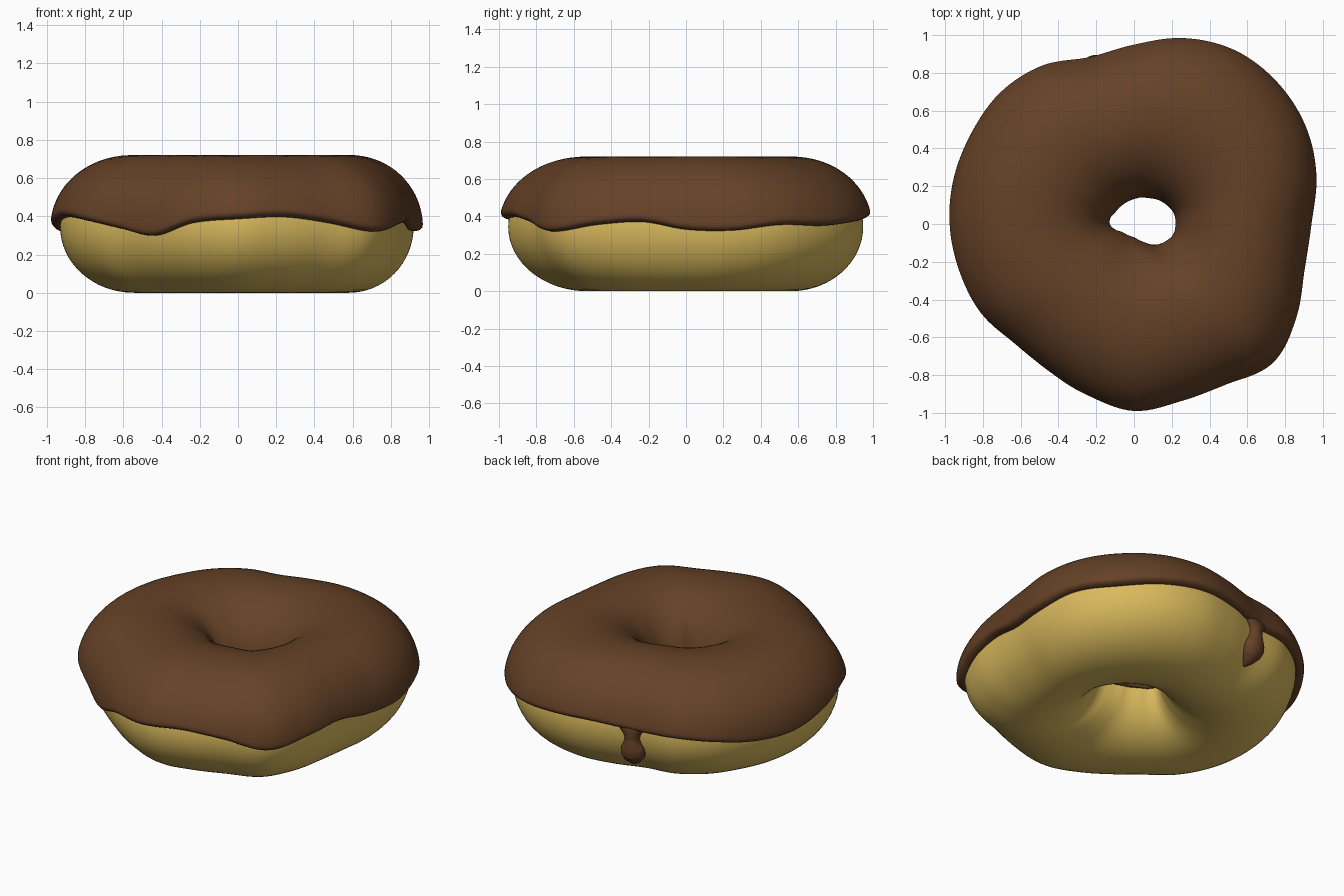
import bpy, bmesh, math

if "Cube" in bpy.data.objects:
    bpy.data.objects.remove(bpy.data.objects["Cube"])

# Uneven outlines, one value every 15 degrees counter-clockwise from +x
OUTER = [.94, 1.0, 1.05, 1.07, 1.07, 1.03, .96, .92, .975, .995, .987, .985,
         .98, .97, .945, .895, .90, .945, 1.0, .983, .985, 1.04, .995, .94]
HOLE = [.22, .218, .20, .18, .158, .145, .132, .123, .118, .116, .117, .128,
        .128, .106, .08, .07, .067, .067, .07, .085, .112, .155, .188, .214]
EDGE_Z = [.33, .325, .355, .35, .37, .39, .39, .37, .37, .35, .32, .32,
          .36, .395, .375, .335, .30, .365, .385, .395, .365, .32, .355, .37]
HALF_H = .345
RIM_T, TOP_T = .05, .03       # icing thickness at the rim and on top


def spline(vals, x):
    """Smooth interpolation through evenly spaced, repeating values."""
    n = len(vals)
    i = math.floor(x)
    f = x - i
    a, b, c, d = (vals[(i + k) % n] for k in (-1, 0, 1, 2))
    return b + .5 * f * (c - a + f * (2*a - 5*b + 4*c - d + f * (3*(b - c) + d - a)))


def around(vals, th):
    return spline(vals, th / math.tau * len(vals))


def surface(th, ph, off=0.0):
    """Point on the dough, pushed outwards by off."""
    ro = around(OUTER, th) - RIM_T
    ri = around(HOLE, th) + TOP_T
    mid, a = (ro + ri) / 2, (ro - ri) / 2
    nx, nz = math.cos(ph) / a, math.sin(ph) / HALF_H
    ln = math.hypot(nx, nz)
    r = mid + a * math.cos(ph) + off * nx / ln
    z = HALF_H + HALF_H * math.sin(ph) + off * nz / ln
    return (r * math.cos(th), r * math.sin(th), z)


def grid(name, rows, mat, wrap_rows=True):
    """Mesh from rows of points; each row is a closed loop."""
    bm = bmesh.new()
    vs = [[bm.verts.new(p) for p in row] for row in rows]
    n, m = len(vs), len(vs[0])
    for i in range(n if wrap_rows else n - 1):
        for j in range(m):
            k, l = (i + 1) % n, (j + 1) % m
            bm.faces.new((vs[i][j], vs[k][j], vs[k][l], vs[i][l]))
    if not wrap_rows:
        bm.faces.new(vs[0])
        bm.faces.new(vs[-1])
    bmesh.ops.recalc_face_normals(bm, faces=bm.faces)
    me = bpy.data.meshes.new(name)
    bm.to_mesh(me)
    bm.free()
    me.materials.append(mat)
    for p in me.polygons:
        p.use_smooth = True
    ob = bpy.data.objects.new(name, me)
    bpy.context.collection.objects.link(ob)
    return ob


def material(name, rgb):
    m = bpy.data.materials.new(name)
    m.diffuse_color = (*rgb, 1)
    m.use_nodes = True
    m.node_tree.nodes["Principled BSDF"].inputs["Base Color"].default_value = m.diffuse_color
    return m


dough_mat = material("golden_dough", (.70, .49, .11))
icing_mat = material("chocolate_icing", (.13, .053, .02))

# Dough ring
NT, NP = 180, 64
thetas = [math.tau * i / NT for i in range(NT)]
grid("dough", [[surface(t, math.tau * j / NP) for j in range(NP)] for t in thetas], dough_mat)


# Icing shell: outer skin with rounded lips, then the underside back again
def icing_loop(th):
    lo = math.asin((around(EDGE_Z, th) - HALF_H) / HALF_H)
    hi = math.pi + .1
    pts, n = [], 48
    steps = [.5 - .5 * math.cos(math.pi * i / n) for i in range(n + 1)]
    for s in steps:
        ph = lo + (hi - lo) * s
        side = max(0, math.cos(ph)) ** 1.5
        t = TOP_T + (RIM_T - TOP_T) * side
        e = min(1, min(ph - lo, hi - ph) / .08)
        pts.append(surface(th, ph, .003 + (t - .003) * math.sqrt(max(0, 1 - (1 - e) ** 2))))
    for i in range(n - 1, 0, -2):
        pts.append(surface(th, lo + (hi - lo) * steps[i], .001))
    return pts


grid("icing", [icing_loop(t) for t in thetas], icing_mat)

# Single drip running down the back: narrow neck and round bulb
HALF_W = [.11, .085, .055, .045, .055, .072, .078, .07, .045, .008]
THICK = [.04, .045, .045, .045, .055, .065, .07, .062, .042, .008]
DRIP_ANGLE, Z_TOP, Z_LOW = math.radians(104), .41, .13
rows, NV, NU = [], 36, 24
for i in range(NV + 1):
    v = i / NV
    x = min(v * (len(HALF_W) - 1), len(HALF_W) - 1)
    k = min(int(x), len(HALF_W) - 2)
    w = HALF_W[k] + (HALF_W[k + 1] - HALF_W[k]) * (x - k)
    t = THICK[k] + (THICK[k + 1] - THICK[k]) * (x - k)
    ph = math.asin((Z_TOP + (Z_LOW - Z_TOP) * v - HALF_H) / HALF_H)
    row = []
    for j in range(NU):
        a = math.tau * j / NU
        off = t * math.sin(a) if math.sin(a) > 0 else .008 * math.sin(a)
        row.append(surface(DRIP_ANGLE + w * math.cos(a) / .9, ph, off))
    rows.append(row)
grid("icing_drip", rows, icing_mat, wrap_rows=False)
